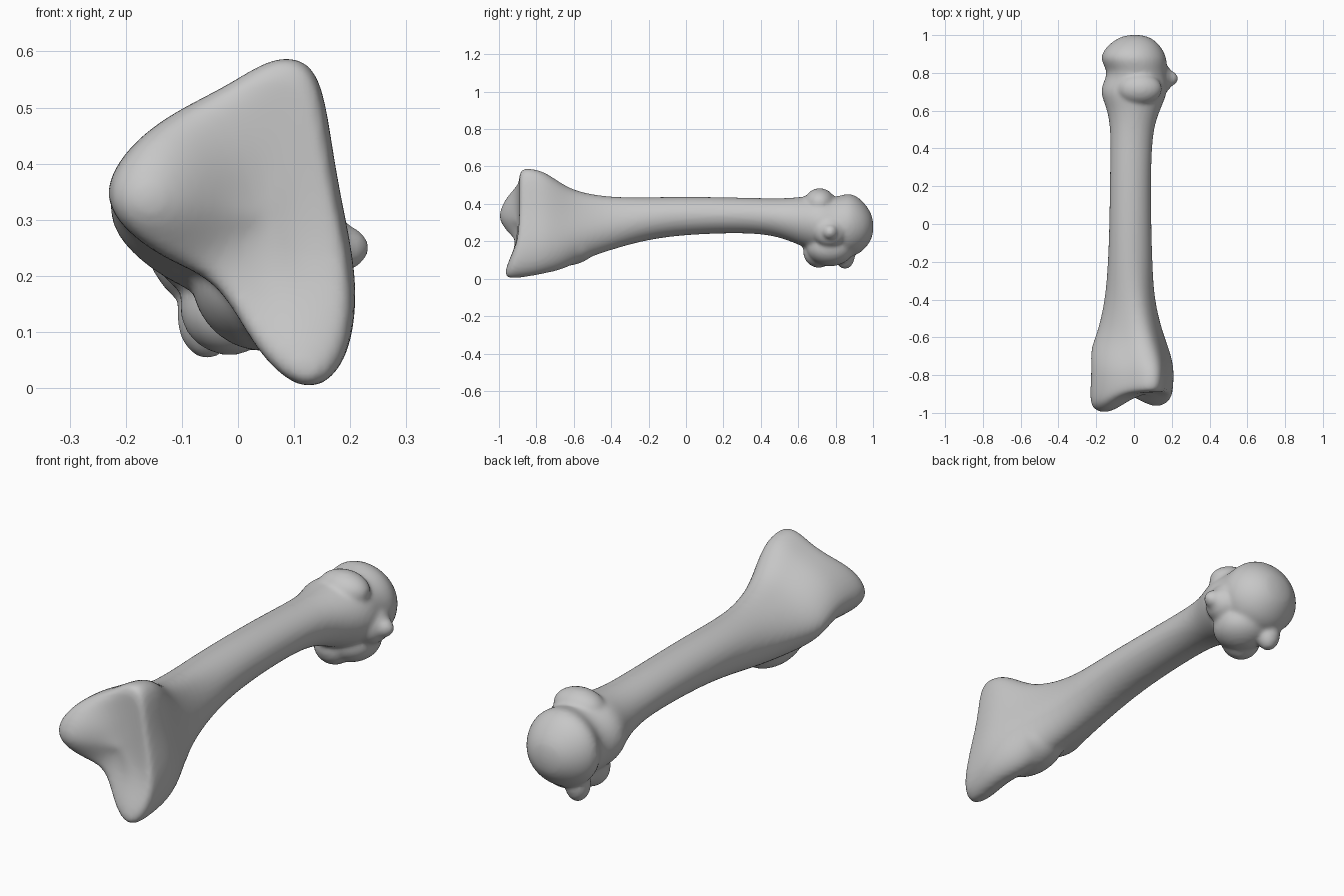
import bpy, bmesh
from math import cos, sin, pi, exp
from mathutils import Matrix, Vector

cube = bpy.data.objects.get("Cube")
if cube:
    bpy.data.objects.remove(cube, do_unlink=True)

bone_grey = bpy.data.materials.new("bone_grey")
bone_grey.use_nodes = True
colour = (0.57, 0.57, 0.57, 1)
bone_grey.diffuse_color = colour
bone_grey.node_tree.nodes["Principled BSDF"].inputs["Base Color"].default_value = colour

# Outline (x, z) of the broad three-cornered joint face
OUTLINE = [(.065, .594), (-.02, .535), (-.1, .497), (-.185, .44), (-.245, .35), (-.205, .28),
           (-.12, .222), (-.03, .19), (.03, .06), (.12, -.018), (.185, .03), (.205, .12),
           (.2, .22), (.17, .36), (.155, .48), (.135, .58)]
# Sections along the shaft: y, x min, x max, z min, z max, share of the outline
STATIONS = [(-.82, -.245, .213, -.005, .596, 1), (-.75, -.242, .213, .01, .578, .93),
            (-.66, -.245, .19, .03, .51, .8), (-.57, -.2, .155, .08, .467, .55),
            (-.4, -.157, .11, .145, .438, .25), (-.2, -.14, .1, .208, .438, 0),
            (0, -.133, .094, .233, .441, 0), (.25, -.13, .092, .243, .437, 0),
            (.42, -.127, .098, .237, .432, 0), (.53, -.13, .112, .21, .432, 0),
            (.62, -.15, .148, .17, .44, 0), (.7, -.187, .183, .14, .455, 0),
            (.76, -.16, .18, .13, .442, 0), (.81, -.142, .175, .12, .442, 0),
            (.87, -.185, .18, .11, .464, 0), (.92, -.165, .158, .125, .442, 0),
            (.965, -.12, .125, .165, .395, 0), (1.003, -.05, .06, .225, .33, 0)]
CENTRE = Vector((.06, .3))
N = len(OUTLINE)
X0, X1 = min(p[0] for p in OUTLINE), max(p[0] for p in OUTLINE)
Z0, Z1 = min(p[1] for p in OUTLINE), max(p[1] for p in OUTLINE)


def bump(x, z, bx, bz, size):
    return exp(-((x - bx) ** 2 + (z - bz) ** 2) / size ** 2)


def face_y(x, z):
    """Dished joint face with a raised side lobe and lower tip."""
    return -.89 - .125 * bump(x, z, -.16, .345, .13) - .09 * bump(x, z, .11, .0, .15)


def section(y, xa, xb, za, zb, share):
    """Ring that blends the joint outline into an oval."""
    ring = []
    for i, (px, pz) in enumerate(OUTLINE):
        a = pi / 2 + 2 * pi * i / N
        u = share * (px - X0) / (X1 - X0) + (1 - share) * (.5 + .5 * cos(a))
        v = share * (pz - Z0) / (Z1 - Z0) + (1 - share) * (.5 + .5 * sin(a))
        ring.append((xa + u * (xb - xa), y, za + v * (zb - za)))
    return ring


bm = bmesh.new()

# Joint face rings, from the middle outward, then the shaft and rounded head
rings = []
for scale in (.25, .5, .75, .95, 1.02):
    ring = []
    for p in OUTLINE:
        x, z = CENTRE + scale * (Vector(p) - CENTRE)
        ring.append((x, face_y(x, z) + (.025 if scale > 1 else 0), z))
    rings.append(ring)
rings += [section(*s) for s in STATIONS]
loops = [[bm.verts.new(p) for p in ring] for ring in rings]
for a, b in zip(loops, loops[1:]):
    for i in range(N):
        j = (i + 1) % N
        bm.faces.new((a[i], a[j], b[j], b[i]))
bm.faces.new(loops[0])
bm.faces.new(loops[-1])

# Swellings: centre, radii
LUMPS = [((.04, -.66, .2), (.125, .2, .135)),      # underside behind the joint face
         ((.03, .715, .405), (.12, .085, .08)),    # top of the neck
         ((.03, .77, .165), (.125, .13, .1)),      # lower ridge
         ((-.015, .71, .145), (.09, .085, .088)),
         ((-.055, .85, .13), (.055, .055, .08)),
         ((.13, .77, .25), (.075, .09, .085)),     # pointed side knob
         ((.175, .77, .25), (.06, .045, .045))]
for centre, radii in LUMPS:
    m = Matrix.Translation(centre) @ Matrix.Diagonal((*radii, 1))
    bmesh.ops.create_icosphere(bm, subdivisions=3, radius=1, matrix=m)
bmesh.ops.recalc_face_normals(bm, faces=bm.faces)

mesh = bpy.data.meshes.new("long_bone")
bm.to_mesh(mesh)
bm.free()
mesh.materials.append(bone_grey)
bone = bpy.data.objects.new("long_bone", mesh)
bpy.context.collection.objects.link(bone)

# Fuse the parts into one softly rounded surface
sub = bone.modifiers.new("round", 'SUBSURF')
sub.levels = sub.render_levels = 2
fuse = bone.modifiers.new("fuse", 'REMESH')
fuse.mode = 'VOXEL'
fuse.voxel_size = .01
fuse.use_smooth_shade = True
soften = bone.modifiers.new("soften", 'SMOOTH')
soften.factor = .5
soften.iterations = 8
